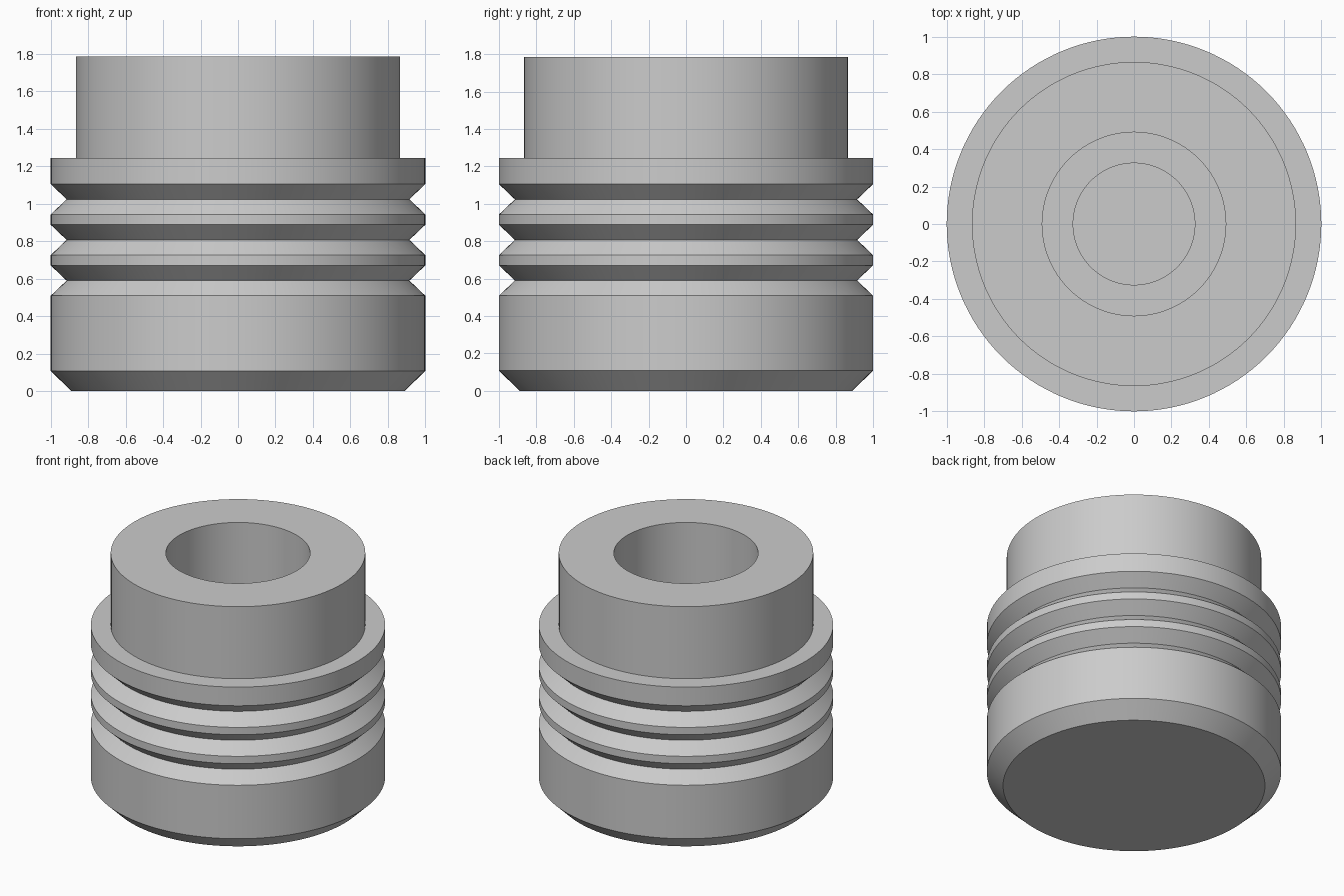
import bpy, bmesh, math
from mathutils import Matrix

if "Cube" in bpy.data.objects:
    bpy.data.objects.remove(bpy.data.objects["Cube"])

SEGMENTS = 128

# chamfered base and lower body
profile = [(0, 0), (0.89, 0), (1.0, 0.108)]

# three V-shaped ring grooves
for z in (0.59, 0.807, 1.024):
    profile += [(1.0, z - 0.081), (0.915, z), (1.0, z + 0.081)]

# shoulder, neck and top rim
profile += [(1.0, 1.245), (0.865, 1.245), (0.865, 1.785), (0.49, 1.785)]

# stepped blind bore
profile += [(0.49, 0.85), (0.325, 0.85), (0.325, 0.4), (0, 0.4)]

# spin the profile around the z axis
bm = bmesh.new()
verts = [bm.verts.new((r, 0, z)) for r, z in profile]
edges = [bm.edges.new(pair) for pair in zip(verts, verts[1:])]
bmesh.ops.spin(bm, geom=verts + edges, cent=(0, 0, 0), axis=(0, 0, 1),
               angle=math.tau, steps=SEGMENTS, use_merge=False)
bmesh.ops.remove_doubles(bm, verts=bm.verts, dist=1e-4)
bmesh.ops.recalc_face_normals(bm, faces=bm.faces)

mesh = bpy.data.meshes.new("grooved_plug")
bm.to_mesh(mesh)
bm.free()
plug = bpy.data.objects.new("grooved_plug", mesh)
bpy.context.collection.objects.link(plug)

# smooth round walls, crisp rims
bpy.context.view_layer.objects.active = plug
plug.select_set(True)
bpy.ops.object.shade_smooth_by_angle(angle=math.radians(25))
